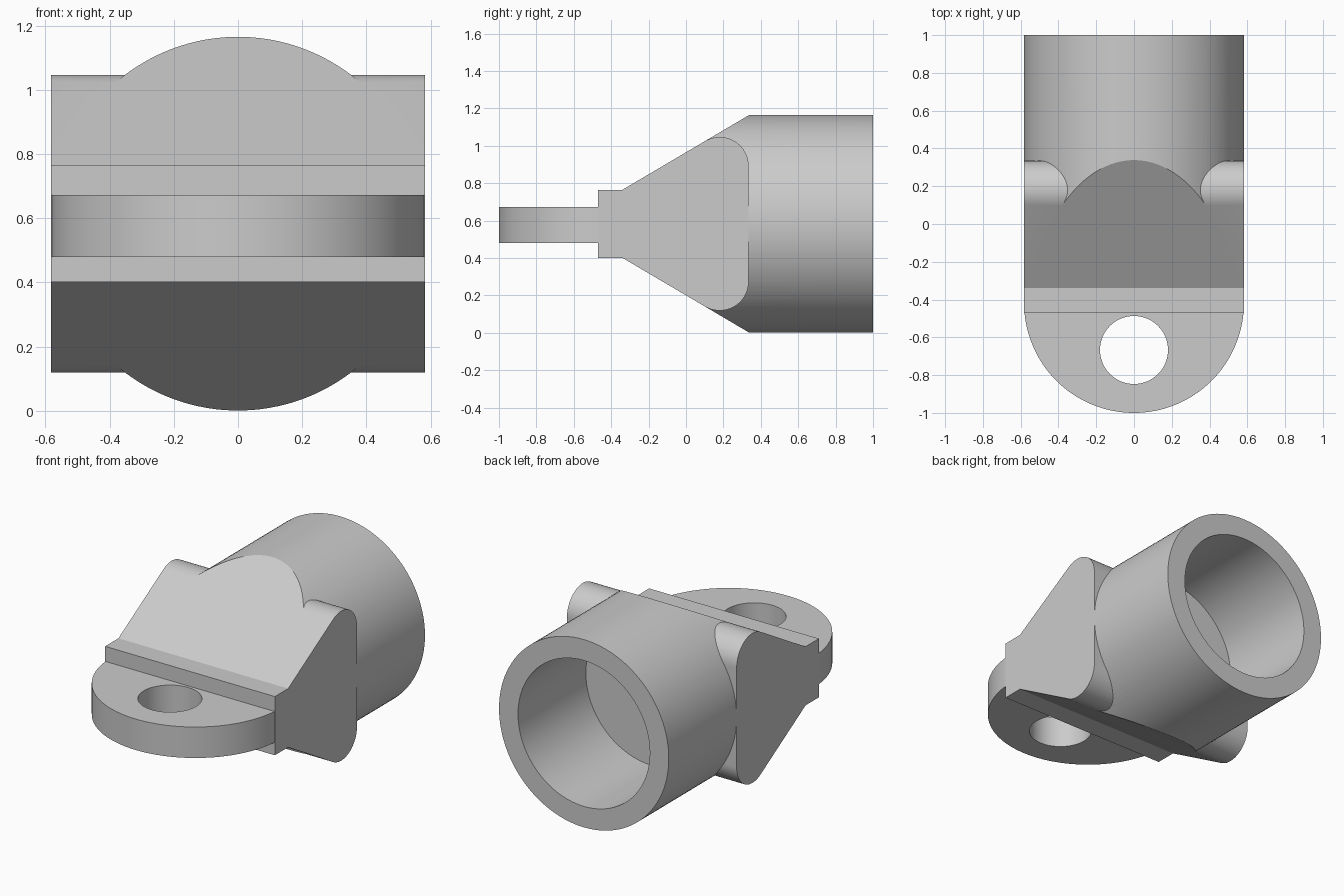
import bpy, bmesh, math
from mathutils import Matrix

cube = bpy.data.objects.get("Cube")
if cube:
    bpy.data.objects.remove(cube, do_unlink=True)

R = 0.582            # outer radius and half width
MID = 0.583          # height of the socket axis
BACK = 0.335         # rear of the shoulder block

grey = bpy.data.materials.new("plain grey")
grey.use_nodes = True
grey.diffuse_color = (0.6, 0.6, 0.6, 1)
grey.node_tree.nodes["Principled BSDF"].inputs["Base Color"].default_value = (0.6, 0.6, 0.6, 1)


def finish(name, bm):
    bmesh.ops.recalc_face_normals(bm, faces=bm.faces)
    mesh = bpy.data.meshes.new(name)
    bm.to_mesh(mesh)
    bm.free()
    mesh.materials.append(grey)
    obj = bpy.data.objects.new(name, mesh)
    bpy.context.collection.objects.link(obj)
    return obj


def prism(name, points, depth):
    """Extrude a closed outline of 3D points along a vector."""
    bm = bmesh.new()
    face = bm.faces.new([bm.verts.new(p) for p in points])
    new = bmesh.ops.extrude_face_region(bm, geom=[face])["geom"]
    bmesh.ops.translate(bm, vec=depth, verts=[v for v in new if isinstance(v, bmesh.types.BMVert)])
    return finish(name, bm)


def side_prism(name, half, width):
    """Mirror an upper (y, height above axis) outline and extrude it across x."""
    outline = half + [(y, -h) for y, h in reversed(half)]
    return prism(name, [(-width, y, MID + h) for y, h in outline], (2 * width, 0, 0))


def rod_y(name, radius, y0, y1, segments=128):
    ring = [(i + 0.5) * math.tau / segments for i in range(segments)]
    return prism(name, [(radius * math.cos(a), y0, MID + radius * math.sin(a)) for a in ring],
                 (0, y1 - y0, 0))


def combine(target, other, operation):
    mod = target.modifiers.new("combine", "BOOLEAN")
    mod.operation, mod.solver, mod.object = operation, "EXACT", other
    bpy.context.view_layer.objects.active = target
    bpy.ops.object.modifier_apply(modifier=mod.name)
    bpy.data.objects.remove(other, do_unlink=True)


# Socket barrel, sliced at the front by the two sloping planes
barrel = rod_y("socket_body", R, -0.2, 1.0)
combine(barrel, side_prism("slope_cutter", [(-0.34, 0.182), (0.34, 0.583), (0.36, 0.7), (1.2, 0.7)], 0.8),
        "INTERSECT")

# Wedge block with rounded rear shoulders
r = 0.155
slope = math.atan2(0.401, 0.68)
top = 0.182 + (BACK - r + 0.34) * math.tan(slope) - r / math.cos(slope)
start = math.pi / 2 + slope
arc = [(BACK - r + r * math.cos(a), top + r * math.sin(a))
       for a in [start * (1 - i / 20) for i in range(21)]]
block = side_prism("wedge_block", [(-0.47, 0.182), (-0.34, 0.182)] + arc, R)
combine(barrel, block, "UNION")

# Blind bore in the socket
combine(barrel, rod_y("bore_cutter", 0.452, BACK, 1.2), "DIFFERENCE")

# Rounded tongue with a pin hole
arc = [math.pi + i * math.pi / 64 for i in range(65)]
outline = [(R * math.cos(a), -0.418 + R * math.sin(a), 0.48) for a in arc]
tongue = prism("tongue", outline, (0, 0, 0.192))
bm = bmesh.new()
bmesh.ops.create_cone(bm, cap_ends=True, segments=64, radius1=0.18, radius2=0.18, depth=1,
                      matrix=Matrix.Translation((0, -0.667, MID)))
combine(tongue, finish("pin_hole_cutter", bm), "DIFFERENCE")
combine(barrel, tongue, "UNION")

# Smooth curves, sharp edges
barrel.name = "clevis_socket"
bpy.ops.object.select_all(action="DESELECT")
barrel.select_set(True)
bpy.context.view_layer.objects.active = barrel
bpy.ops.object.shade_smooth_by_angle(angle=math.radians(20))
